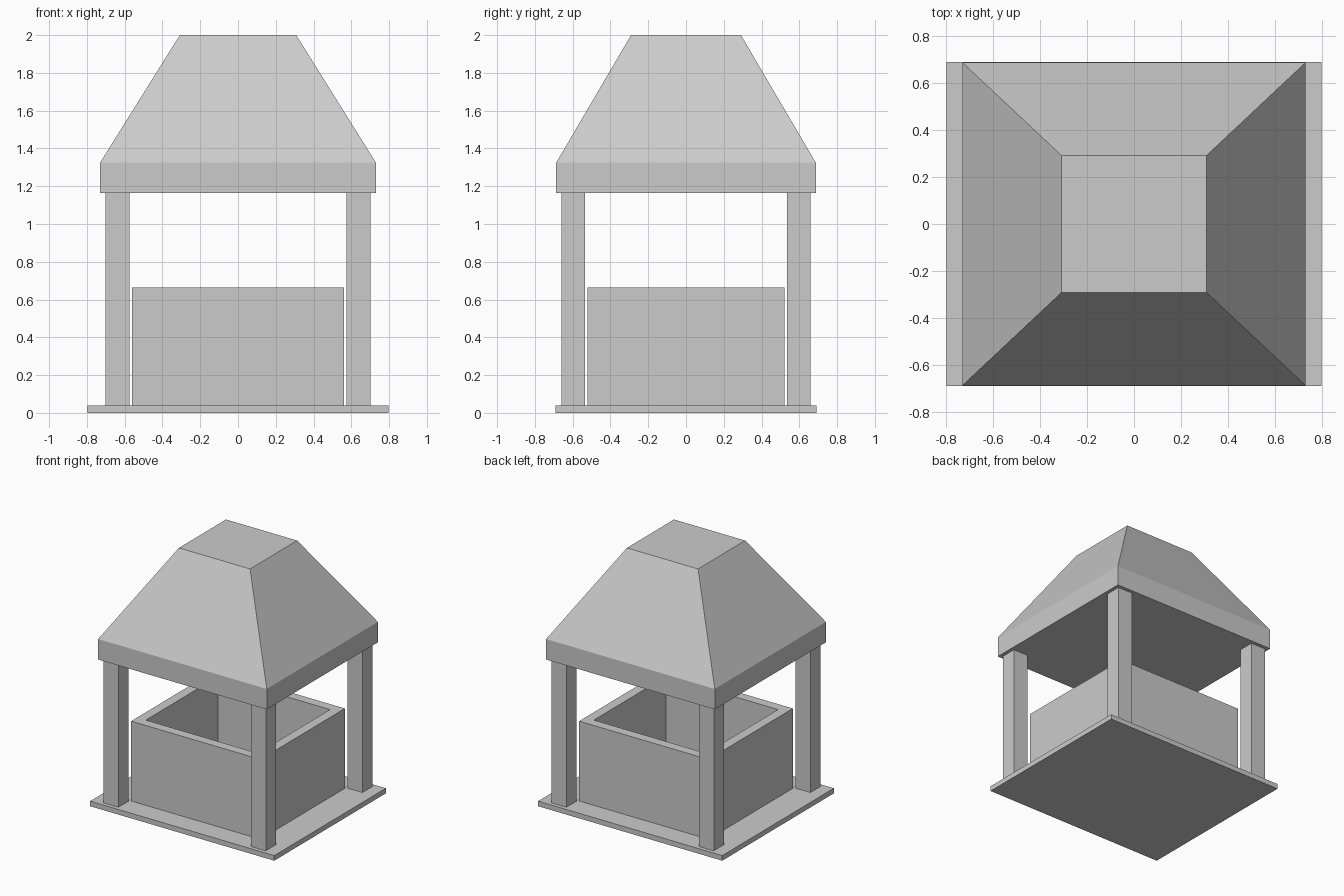
import bpy, bmesh

if "Cube" in bpy.data.objects:
    bpy.data.objects.remove(bpy.data.objects["Cube"])


def stack(name, rings, closed=True):
    """Mesh from rectangular rings (half_x, half_y, z), capped or joined end to start."""
    bm = bmesh.new()
    loops = [[bm.verts.new((sx * hx, sy * hy, z))
              for sx, sy in ((-1, -1), (1, -1), (1, 1), (-1, 1))] for hx, hy, z in rings]
    pairs = list(zip(loops, loops[1:]))
    if closed:
        bm.faces.new(loops[0])
        bm.faces.new(loops[-1])
    else:
        pairs.append((loops[-1], loops[0]))
    for a, b in pairs:
        for i in range(4):
            j = (i + 1) % 4
            bm.faces.new((a[i], a[j], b[j], b[i]))
    bmesh.ops.recalc_face_normals(bm, faces=bm.faces)
    mesh = bpy.data.meshes.new(name)
    bm.to_mesh(mesh)
    bm.free()
    obj = bpy.data.objects.new(name, mesh)
    bpy.context.collection.objects.link(obj)
    return obj


BASE_TOP, EAVES = 0.04, 1.165

# Ground slab
stack("base_slab", [(0.797, 0.69, 0), (0.797, 0.69, BASE_TOP)])

# Hollow well wall, open at the top down to the slab
X, Y, T, TOP = 0.56, 0.522, 0.075, 0.665
stack("well_wall", [(X, Y, BASE_TOP), (X, Y, TOP),
                    (X - T, Y - T, TOP), (X - T, Y - T, BASE_TOP)], closed=False)

# Four corner posts
for side, sx in (("left", -1), ("right", 1)):
    for end, sy in (("front", -1), ("back", 1)):
        post = stack(f"{end}_{side}_post", [(0.064, 0.062, BASE_TOP), (0.064, 0.062, EAVES)])
        post.location = (sx * 0.638, sy * 0.597, 0)

# Roof: vertical fascia, then sloping sides to a flat top
stack("roof", [(0.73, 0.687, EAVES), (0.73, 0.687, 1.325), (0.308, 0.291, 2.0)])
